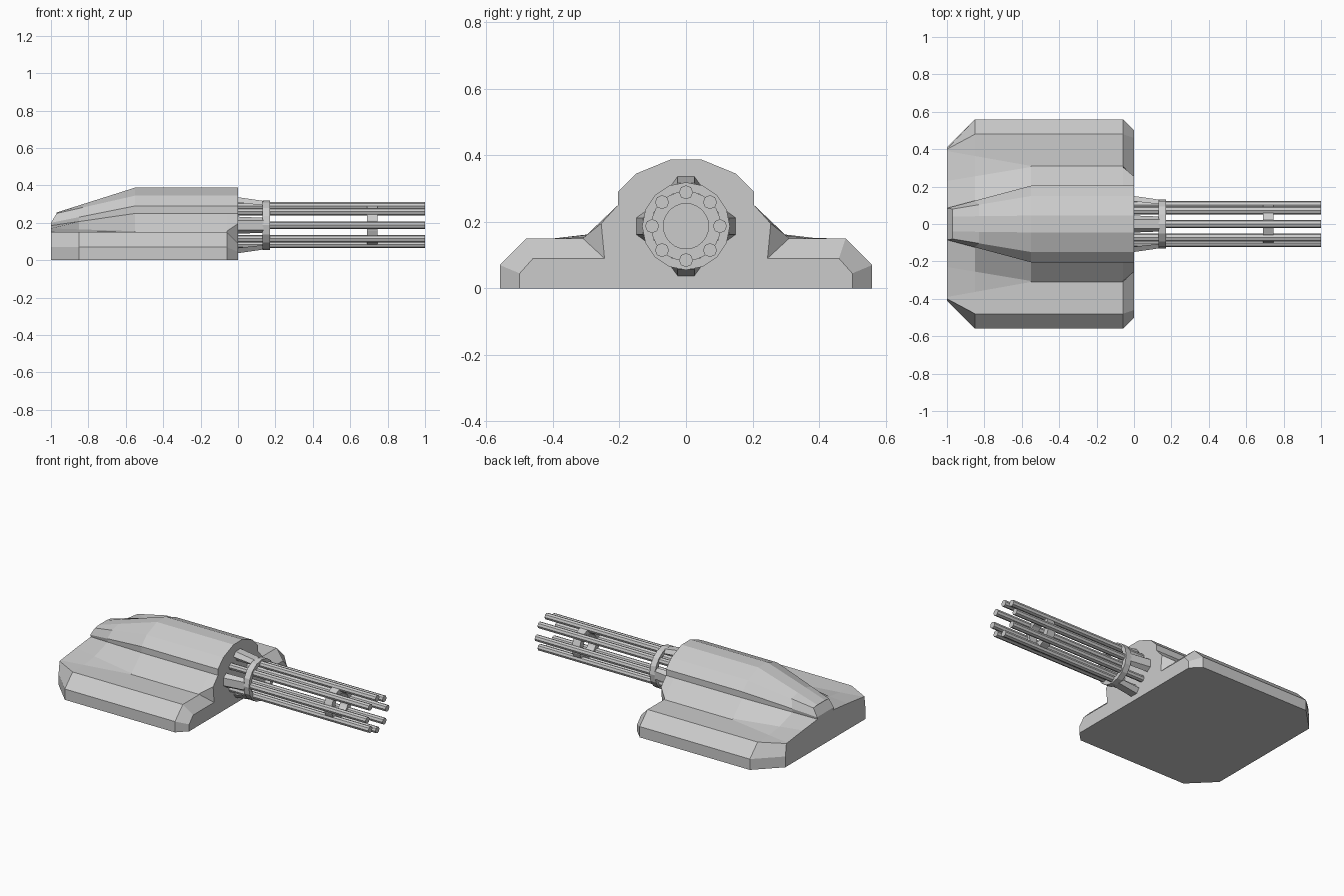
import bpy, bmesh
from math import pi, sin, cos
from mathutils import Matrix, Vector

if "Cube" in bpy.data.objects:
    bpy.data.objects.remove(bpy.data.objects["Cube"])

AXIS_Z = 0.187  # height of the barrel axis


def make(name, bm):
    bmesh.ops.recalc_face_normals(bm, faces=bm.faces)
    me = bpy.data.meshes.new(name)
    bm.to_mesh(me)
    bm.free()
    ob = bpy.data.objects.new(name, me)
    bpy.context.collection.objects.link(ob)
    return ob


def rod(name, x0, x1, r, y, z, sides):
    bm = bmesh.new()
    m = Matrix.Translation(((x0 + x1) / 2, y, z)) @ Matrix.Rotation(pi / 2, 4, 'Y')
    bmesh.ops.create_cone(bm, cap_ends=True, segments=sides, radius1=r,
                          radius2=r, depth=x1 - x0, matrix=m)
    return make(name, bm)


def ring(name, x0, x1, r_in, r_out, sides):
    bm = bmesh.new()
    prof = [(x0, r_in), (x1, r_in), (x1, r_out), (x0, r_out)]
    loops = []
    for i in range(sides):
        a = 2 * pi * i / sides
        loops.append([bm.verts.new((x, r * sin(a), AXIS_Z + r * cos(a))) for x, r in prof])
    for i in range(sides):
        p, q = loops[i], loops[(i + 1) % sides]
        for k in range(4):
            bm.faces.new((p[k], p[(k + 1) % 4], q[(k + 1) % 4], q[k]))
    return make(name, bm)


# Armoured housing: half sections (y, z) from crown to base, lofted along x
main = [(.045, .388), (.15, .345), (.205, .29), (.205, .25), (.305, .155),
        (.31, .15), (.48, .15), (.56, .07), (.56, 0)]
nose = main[:4] + [(.255, .195), (.245, .09), (.46, .09), (.5, .045), (.5, 0)]
tail = [(.04, .255), (.08, .25), (.085, .2), (.08, .185), (.23, .17),
        (.39, .151), (.4, .15), (.41, .07), (.41, 0)]
tail_x = [-.97, -.97] + [-1] * 7
tail3 = [Vector((x, y, z)) for x, (y, z) in zip(tail_x, tail)]
mid3 = [Vector((-.55, y, z)) for y, z in main]
shoulder = [a.lerp(b, 1 / 3) for a, b in zip(tail3, mid3)]
for k in (6, 7, 8):
    shoulder[k] = Vector((-.85, *main[k]))
sections = [tail3, shoulder, mid3,
            [Vector((-.06, y, z)) for y, z in main],
            [Vector((0, y, z)) for y, z in nose]]

bm = bmesh.new()
rows = []
for s in sections:
    full = s + [Vector((p.x, -p.y, p.z)) for p in reversed(s)]
    rows.append([bm.verts.new(p) for p in full])
n = len(rows[0])
for p, q in zip(rows, rows[1:]):
    for k in range(n):
        j = (k + 1) % n
        bm.faces.new((p[k], p[j], q[j], q[k]))
bm.faces.new(rows[-1])
for k in range(n // 2 - 1):
    r = rows[0]
    bm.faces.new((r[k], r[k + 1], r[n - 2 - k], r[n - 1 - k]))
make("housing", bm)

# Eight barrels around the axis
for i in range(8):
    a = i * pi / 4
    rod(f"barrel_{i + 1}", -.02, 1, .021, .102 * sin(a), AXIS_Z + .102 * cos(a), 8)

# Collar near the housing and clamp ring near the muzzles
ring("barrel_collar", .13, .17, .105, .132, 16)
ring("muzzle_clamp", .69, .745, .068, .105, 24)

# Four tapered brackets holding the collar
for i in range(4):
    bm = bmesh.new()
    rot = Matrix.Translation((0, 0, AXIS_Z)) @ Matrix.Rotation(i * pi / 2, 4, 'X')
    ends = []
    for x, r_out, w_out, r_in, w_in in ((-.01, .151, .025, .122, .046), (.135, .13, .025, .106, .04)):
        pts = [(x, -w_in, r_in), (x, -w_out, r_out), (x, w_out, r_out), (x, w_in, r_in)]
        ends.append([bm.verts.new(rot @ Vector(p)) for p in pts])
    a, b = ends
    for k in range(4):
        j = (k + 1) % 4
        bm.faces.new((a[k], a[j], b[j], b[k]))
    bm.faces.new(a)
    bm.faces.new(b)
    make(f"collar_bracket_{i + 1}", bm)
